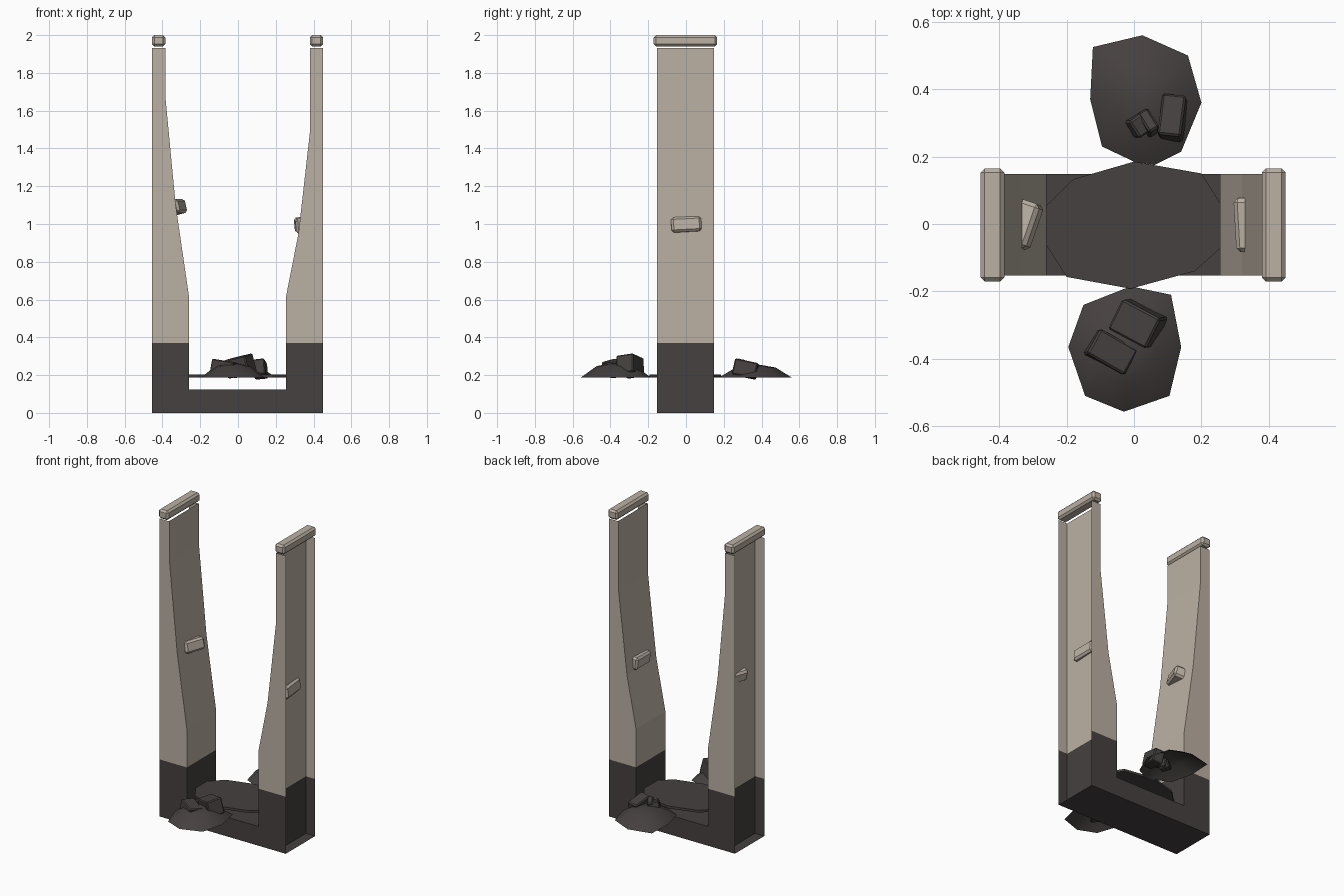
import bpy, bmesh, math
from mathutils import Matrix, Euler, Vector

if "Cube" in bpy.data.objects:
    bpy.data.objects.remove(bpy.data.objects["Cube"])


def material(name, rgb):
    m = bpy.data.materials.new(name)
    m.diffuse_color = (*rgb, 1)
    m.use_nodes = True
    m.node_tree.nodes["Principled BSDF"].inputs["Base Color"].default_value = m.diffuse_color
    return m


STONE = material("pale_stone", (0.50, 0.44, 0.37))
CHAR = material("charred_stone", (0.06, 0.052, 0.05))


def finish(name, bm, mats, smooth=False):
    me = bpy.data.meshes.new(name)
    bm.to_mesh(me)
    bm.free()
    for m in mats:
        me.materials.append(m)
    ob = bpy.data.objects.new(name, me)
    bpy.context.collection.objects.link(ob)
    for p in me.polygons:
        p.use_smooth = smooth
    return ob


def block(name, loc, size, rot, mat, bevel=0.012):
    bm = bmesh.new()
    bmesh.ops.create_cube(bm, size=1)
    bmesh.ops.scale(bm, vec=size, verts=bm.verts)
    bmesh.ops.bevel(bm, geom=bm.edges[:], offset=bevel, segments=1, affect='EDGES')
    r = Euler([math.radians(a) for a in rot]).to_matrix().to_4x4()
    bmesh.ops.transform(bm, matrix=Matrix.Translation(loc) @ r, verts=bm.verts)
    return finish(name, bm, [mat])


def slab(bm, pts):
    """Face from points, returned for extrusion."""
    return bm.faces.new([bm.verts.new(p) for p in pts])


# U-shaped shaft section: open on the outer sides and the top, with recessed walls
Y0, Y1, TOP = -0.153, 0.148, 1.932
outline = [(-0.455, 0), (0.45, 0), (0.45, TOP), (0.38, TOP), (0.38, 1.48), (0.32, 0.95),
           (0.255, 0.62), (0.255, 0.125), (-0.26, 0.125), (-0.26, 0.62),
           (-0.33, 1.10), (-0.385, 1.68), (-0.385, TOP), (-0.455, TOP)]
bm = bmesh.new()
f = slab(bm, [(x, Y0, z) for x, z in outline])
ext = bmesh.ops.extrude_face_region(bm, geom=[f], use_keep_orig=True)
bmesh.ops.translate(bm, vec=(0, Y1 - Y0, 0),
                    verts=[g for g in ext["geom"] if isinstance(g, bmesh.types.BMVert)])
bmesh.ops.recalc_face_normals(bm, faces=bm.faces)
bm.normal_update()
drop = [f for f in bm.faces if f.calc_center_median().z > TOP - 0.01
        or (abs(f.normal.x) > 0.9 and abs(f.calc_center_median().x) > 0.44)]
bmesh.ops.delete(bm, geom=drop, context='FACES')
for x, order in ((0.384, 1), (-0.389, -1)):
    slab(bm, [(x, Y0, 0), (x, Y1, 0), (x, Y1, TOP), (x, Y0, TOP)][::order])
# soot-dark lower part
bmesh.ops.bisect_plane(bm, geom=bm.verts[:] + bm.edges[:] + bm.faces[:],
                       plane_co=(0, 0, 0.37), plane_no=(0, 0, 1))
for f in bm.faces:
    f.material_index = 1 if f.calc_center_bounds().z < 0.37 and \
        max(v.co.z for v in f.verts) < 0.38 else 0
finish("shaft_walls", bm, [STONE, CHAR])

# Rim stones
for side, x in (("left", -0.42), ("right", 0.415)):
    block(side + "_rim_stone", (x, -0.003, 1.97), (0.07, 0.336, 0.06), (0, 0, 0), STONE)

# Loose bricks sunk through the walls
block("left_wall_brick", (-0.345, 0.005, 1.085), (0.11, 0.14, 0.075), (0, -14, -19), STONE)
block("right_wall_brick", (0.352, 0, 0.995), (0.10, 0.16, 0.08), (3, -6, 3), STONE)

# Hearth plate
plate = [(0, 0.185), (0.2, 0.15), (0.27, 0.04), (0.27, -0.06), (0.18, -0.14), (-0.01, -0.192),
         (-0.2, -0.157), (-0.275, -0.04), (-0.275, 0.04), (-0.18, 0.133)]
bm = bmesh.new()
f = slab(bm, [(x, y, 0.187) for x, y in plate])
ext = bmesh.ops.extrude_face_region(bm, geom=[f], use_keep_orig=True)
bmesh.ops.translate(bm, vec=(0, 0, 0.015),
                    verts=[g for g in ext["geom"] if isinstance(g, bmesh.types.BMVert)])
bmesh.ops.recalc_face_normals(bm, faces=bm.faces)
finish("hearth_plate", bm, [CHAR])


# Ash heaps: low domes
def heap(name, rim, centre, peak):
    bm = bmesh.new()
    c = Vector(centre)
    rings = []
    for s, z in ((1, 0.187), (0.55, 0.187 + 0.75 * (peak - 0.187))):
        rings.append([bm.verts.new((*(c + (Vector(p) - c) * s), z)) for p in rim])
    tip = bm.verts.new((*c, peak))
    n = len(rim)
    for i in range(n):
        j = (i + 1) % n
        bm.faces.new((rings[0][i], rings[0][j], rings[1][j], rings[1][i]))
        bm.faces.new((rings[1][i], rings[1][j], tip))
    bmesh.ops.recalc_face_normals(bm, faces=bm.faces)
    bm.normal_update()
    if sum(f.normal.z for f in bm.faces) < 0:
        bmesh.ops.reverse_faces(bm, faces=bm.faces)
    finish(name, bm, [CHAR], smooth=True)


heap("front_ash_heap", [(-0.01, -0.185), (0.11, -0.21), (0.14, -0.365), (0.105, -0.51),
                        (-0.03, -0.557), (-0.145, -0.51), (-0.195, -0.365), (-0.15, -0.24)],
     (-0.03, -0.37), 0.268)
heap("rear_ash_heap", [(0, 0.185), (-0.095, 0.23), (-0.13, 0.37), (-0.122, 0.525), (0.025, 0.56),
                       (0.16, 0.5), (0.2, 0.36), (0.14, 0.215), (0.06, 0.175)],
     (0.03, 0.37), 0.258)

# Burnt bricks on the heaps
for name, loc, size, rot in (
        ("front_brick_large", (0.012, -0.295, 0.248), (0.13, 0.10, 0.10), (8, -12, -28)),
        ("front_brick_small", (-0.07, -0.38, 0.235), (0.13, 0.085, 0.08), (-6, 8, -30)),
        ("rear_brick_large", (0.115, 0.315, 0.232), (0.07, 0.125, 0.085), (-12, -6, -6)),
        ("rear_brick_small", (0.015, 0.295, 0.24), (0.06, 0.06, 0.07), (10, 15, 35)),
        ("rear_brick_chip", (0.042, 0.298, 0.245), (0.035, 0.07, 0.07), (-15, 10, 30))):
    block(name, loc, size, rot, CHAR, 0.006)
